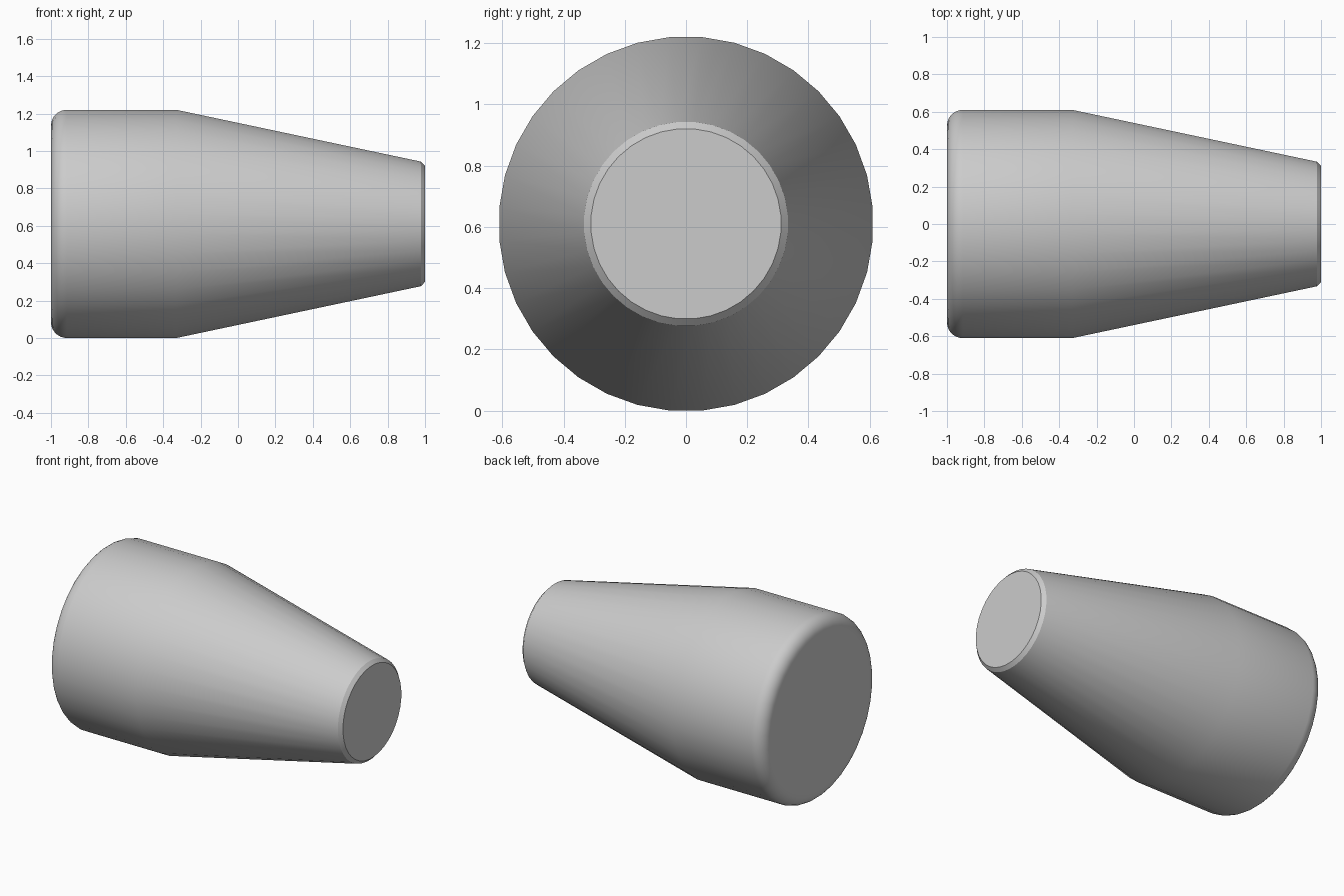
import bpy
import bmesh
from math import sin, cos, pi, radians
from mathutils import Matrix, Vector

cube = bpy.data.objects.get("Cube")
if cube:
    bpy.data.objects.remove(cube, do_unlink=True)

SIDES = 36
RADIUS = 0.61
FILLET = 0.085

# Plain grey material
grey = bpy.data.materials.new("plain_grey")
grey.use_nodes = True
colour = (0.6, 0.6, 0.6, 1)
grey.diffuse_color = colour
grey.node_tree.nodes["Principled BSDF"].inputs["Base Color"].default_value = colour

# Profile along x: rounded wide end, straight barrel, taper, chamfered tip
steps = 8
profile = [(-1 + FILLET * (1 - cos(a)), RADIUS - FILLET * (1 - sin(a)))
           for a in (i * pi / 2 / steps for i in range(steps + 1))]
profile += [(-0.33, RADIUS), (0.978, 0.333), (1.0, 0.31)]

# Rings joined into a closed body, with a flat cap at each end
bm = bmesh.new()
rings = []
for x, r in profile:
    r /= cos(pi / SIDES)
    angles = [(k + 0.5) * 2 * pi / SIDES for k in range(SIDES)]
    rings.append([bm.verts.new((x, r * cos(a), r * sin(a))) for a in angles])
for lower, upper in zip(rings, rings[1:]):
    for k in range(SIDES):
        n = (k + 1) % SIDES
        bm.faces.new((lower[k], lower[n], upper[n], upper[k]))
caps = [bm.faces.new(rings[0]), bm.faces.new(rings[-1])]
bmesh.ops.recalc_face_normals(bm, faces=bm.faces)
bmesh.ops.translate(bm, verts=bm.verts, vec=Vector((0, 0, RADIUS)))

mesh = bpy.data.meshes.new("tapered_body")
bm.to_mesh(mesh)
bm.free()
mesh.materials.append(grey)
body = bpy.data.objects.new("tapered_body", mesh)
bpy.context.collection.objects.link(body)

# Smooth sides, crisp chamfer and flat caps
bpy.ops.object.select_all(action="DESELECT")
body.select_set(True)
bpy.context.view_layer.objects.active = body
bpy.ops.object.shade_smooth_by_angle(angle=radians(30))
for face in mesh.polygons:
    if len(face.vertices) > 4:
        face.use_smooth = False
